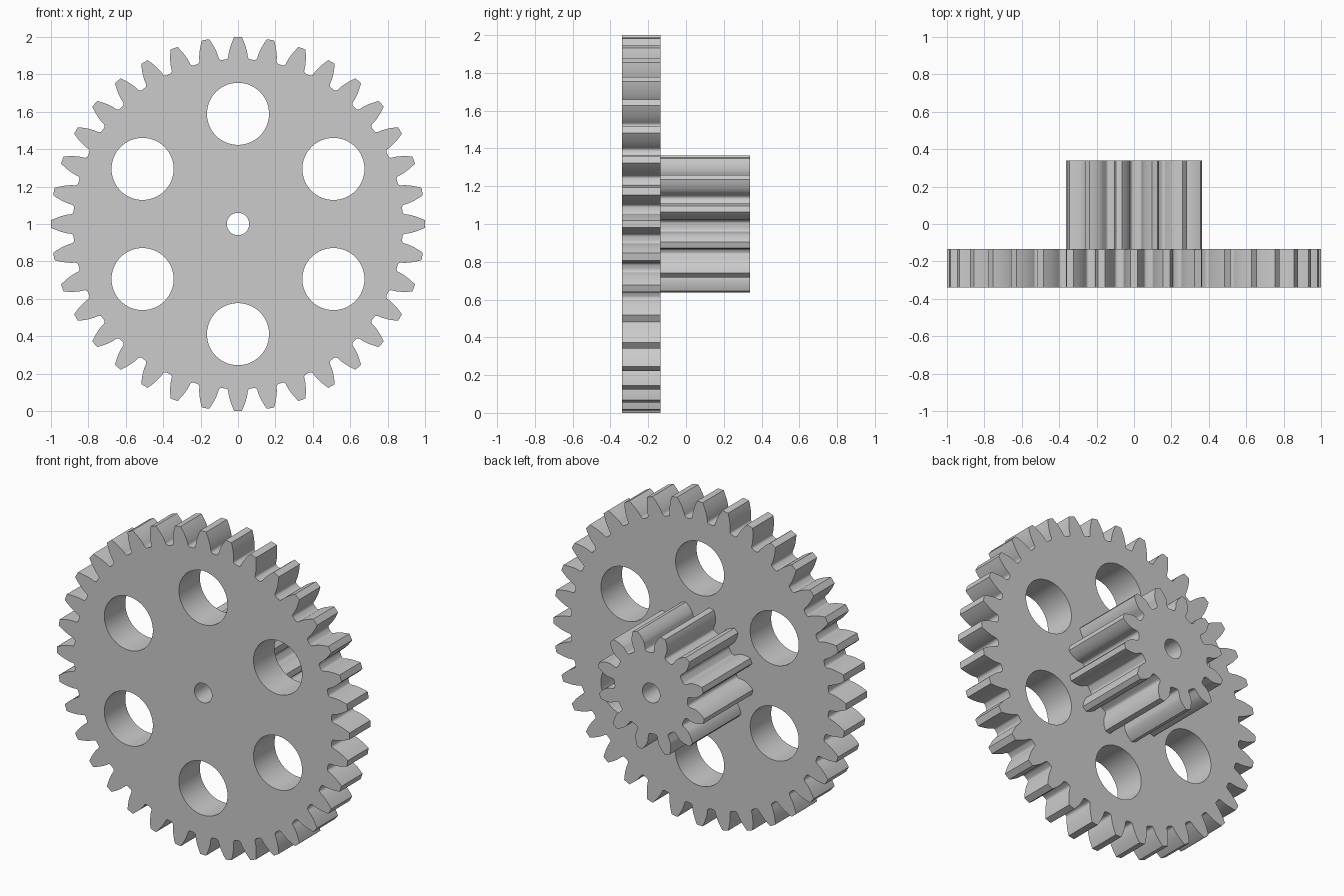
import bpy, math

if "Cube" in bpy.data.objects:
    bpy.data.objects.remove(bpy.data.objects["Cube"])

MODULE = 2 / 38          # tooth size shared by both gears
PRESSURE = math.radians(20)
CENTRE_Z = 1.0

grey = bpy.data.materials.new("grey_plastic")
grey.diffuse_color = (0.6, 0.6, 0.6, 1)
grey.use_nodes = True
grey.node_tree.nodes["Principled BSDF"].inputs["Base Color"].default_value = grey.diffuse_color


def inv(a):
    return math.tan(a) - a


def gear_outline(teeth, start):
    """Involute gear outline with rounded roots, first tooth at angle start."""
    pitch = MODULE * teeth / 2
    base = pitch * math.cos(PRESSURE)
    tip, root = pitch + MODULE, pitch - 1.25 * MODULE
    half = math.pi / (2 * teeth) + inv(PRESSURE)
    fillet = 0.3 * MODULE
    low = max(base, root + fillet)

    def flank(r):
        return half - (inv(math.acos(base / r)) if r > base else 0)

    # one flank from the root up to the tip: (radius, half angle)
    side = []
    a0 = flank(root + fillet)
    for i in range(5):
        t = math.pi / 2 * i / 4
        side.append((root + fillet * (1 - math.cos(t)),
                     a0 + fillet * (1 - math.sin(t)) / root))
    if low > root + fillet + 1e-5:
        side.append((low, flank(low)))
    for i in range(1, 9):
        r = low + (tip - low) * i / 8
        side.append((r, flank(r)))

    pts = []
    for k in range(teeth):
        mid = start + 2 * math.pi * k / teeth
        tooth = [(r, mid - a) for r, a in side]
        tooth.append((tip, mid))
        tooth += [(r, mid + a) for r, a in reversed(side)]
        pts += [(r * math.cos(a), r * math.sin(a)) for r, a in tooth]
    return pts


def circle(cx, cy, r, n=64):
    return [(cx + r * math.cos(2 * math.pi * i / n),
             cy + r * math.sin(2 * math.pi * i / n)) for i in range(n)]


def extruded(name, loops, y0, y1):
    """Fill the loops (inner loops become holes) and extrude along y."""
    cu = bpy.data.curves.new(name, 'CURVE')
    cu.dimensions = '2D'
    cu.fill_mode = 'BOTH'
    cu.extrude = (y1 - y0) / 2
    for pts in loops:
        sp = cu.splines.new('POLY')
        sp.points.add(len(pts) - 1)
        for p, (x, y) in zip(sp.points, pts):
            p.co = (x, y, 0, 1)
        sp.use_cyclic_u = True
    ob = bpy.data.objects.new(name, cu)
    bpy.context.collection.objects.link(ob)
    ob.rotation_euler = (math.pi / 2, 0, 0)
    ob.location = (0, (y0 + y1) / 2, CENTRE_Z)
    bpy.ops.object.select_all(action='DESELECT')
    ob.select_set(True)
    bpy.context.view_layer.objects.active = ob
    bpy.ops.object.convert(target='MESH')
    ob = bpy.context.object
    ob.name = name
    # weld caps to the walls and make the normals consistent
    bpy.ops.object.mode_set(mode='EDIT')
    bpy.ops.mesh.select_all(action='SELECT')
    bpy.ops.mesh.remove_doubles(threshold=0.0001)
    bpy.ops.mesh.normals_make_consistent(inside=False)
    bpy.ops.object.mode_set(mode='OBJECT')
    ob.data.materials.clear()
    ob.data.materials.append(grey)
    bpy.ops.object.shade_smooth_by_angle(angle=math.radians(30))
    return ob


bore = circle(0, 0, 0.06, 48)

# large wheel with six round lightening holes
holes = [circle(0.589 * math.cos(math.radians(30 + 60 * k)),
                0.589 * math.sin(math.radians(30 + 60 * k)), 0.166)
         for k in range(6)]
extruded("large_gear", [gear_outline(36, 0), bore] + holes, -0.34, -0.135)

# small gear on the back of the wheel
extruded("small_gear", [gear_outline(12, math.radians(12.5)), bore], -0.135, 0.34)
